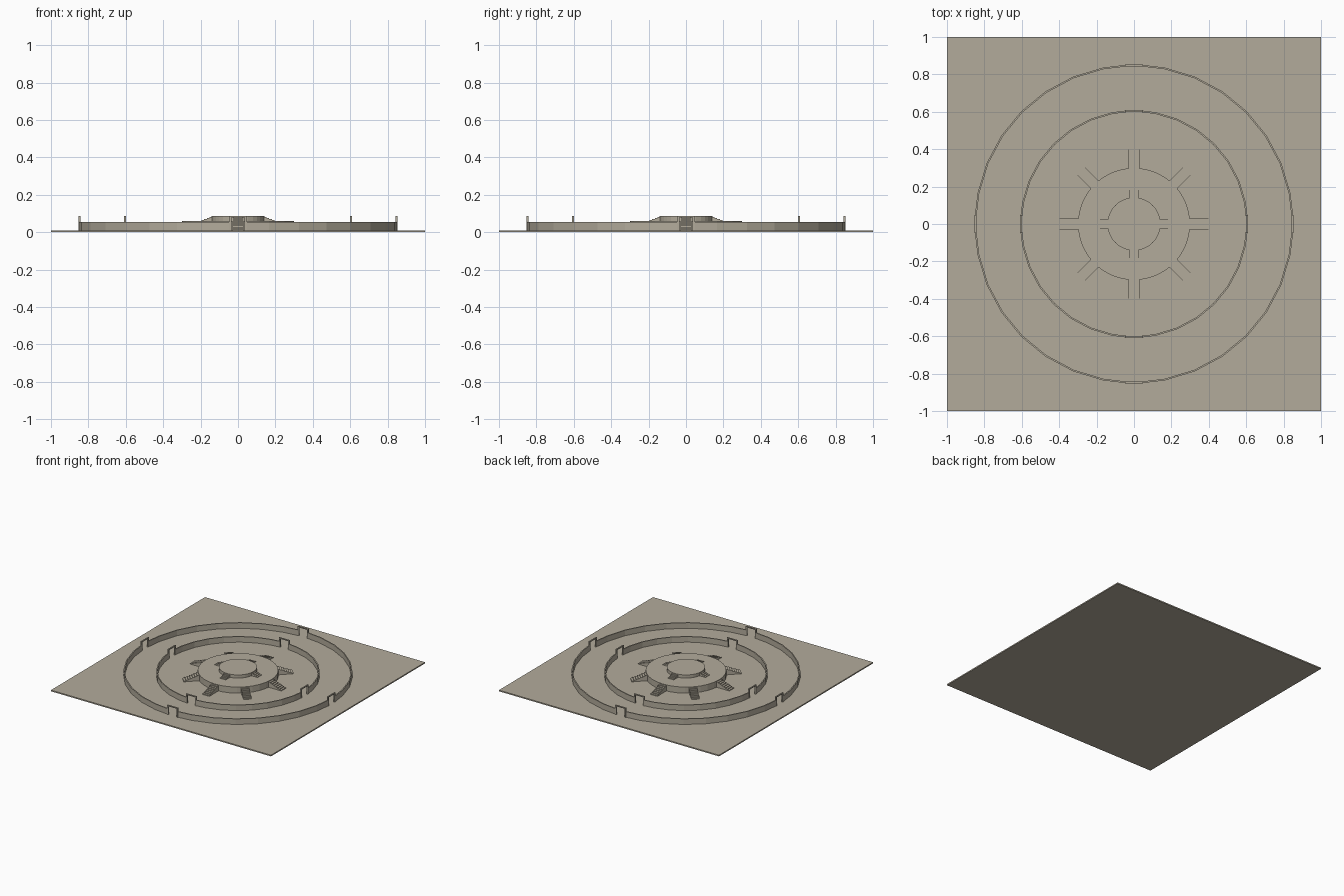
import bpy, bmesh, math
from mathutils import Matrix

if "Cube" in bpy.data.objects:
    bpy.data.objects.remove(bpy.data.objects["Cube"])

stone = bpy.data.materials.new("taupe stone")
stone.diffuse_color = (0.45, 0.41, 0.33, 1)
stone.use_nodes = True
stone.node_tree.nodes["Principled BSDF"].inputs["Base Color"].default_value = stone.diffuse_color

FLOOR, WALL_TOP, TERRACE, TOP = 0.01, 0.056, 0.06, 0.086


def finish(name, bm):
    bmesh.ops.recalc_face_normals(bm, faces=bm.faces)
    me = bpy.data.meshes.new(name)
    bm.to_mesh(me)
    bm.free()
    me.materials.append(stone)
    ob = bpy.data.objects.new(name, me)
    bpy.context.collection.objects.link(ob)
    return ob


def box(bm, x0, x1, y0, y1, z0, z1, rot=0):
    m = (Matrix.Rotation(rot, 4, 'Z')
         @ Matrix.Translation(((x0 + x1) / 2, (y0 + y1) / 2, (z0 + z1) / 2))
         @ Matrix.Diagonal((x1 - x0, y1 - y0, z1 - z0, 1)))
    bmesh.ops.create_cube(bm, size=1, matrix=m)


def disc(name, r, z0, z1, sides):
    bm = bmesh.new()
    bmesh.ops.create_cone(bm, cap_ends=True, segments=sides, radius1=r, radius2=r,
                          depth=z1 - z0, matrix=Matrix.Translation((0, 0, (z0 + z1) / 2)))
    finish(name, bm)


def prism(bm, pts, width, rot):
    """Extrude an outline in the radial (x, z) plane across its width."""
    f = bm.faces.new([bm.verts.new((x, -width / 2, z)) for x, z in pts])
    new = bmesh.ops.extrude_face_region(bm, geom=[f])["geom"]
    vs = [v for v in new if isinstance(v, bmesh.types.BMVert)]
    bmesh.ops.translate(bm, verts=vs, vec=(0, width, 0))
    bmesh.ops.rotate(bm, verts=list(set(vs) | set(f.verts)), cent=(0, 0, 0),
                     matrix=Matrix.Rotation(rot, 3, 'Z'))


def stairs(name, count, r0, r1, z0, z1, steps, width):
    bm = bmesh.new()
    for k in range(count):
        pts = [(r0 - 0.02, z0), (r0 - 0.02, z1 - (z1 - z0) / (steps + 1))]
        for s in range(steps):
            z = z1 - (z1 - z0) * (s + 1) / (steps + 1)
            if s:
                pts.append((r0 + (r1 - r0) * s / steps, z))
            pts.append((r0 + (r1 - r0) * (s + 1) / steps, z))
        pts.append((r1, z0))
        prism(bm, pts, width, k * math.tau / count)
    finish(name, bm)


def ring_wall(name, r, sides=32, t=0.0045, gap=0.036):
    """Four wall arcs, open at each gate."""
    bm = bmesh.new()
    a0 = math.asin(gap / r)
    n = sides // 4
    for q in range(4):
        angs = [a0] + [i * math.tau / sides for i in range(1, n)] + [math.pi / 2 - a0]
        rows = []
        for a in angs:
            a += q * math.pi / 2
            rows.append([bm.verts.new((rr * math.cos(a), rr * math.sin(a), z))
                         for rr, z in ((r - t, FLOOR), (r + t, FLOOR),
                                       (r + t, WALL_TOP), (r - t, WALL_TOP))])
        for a, b in zip(rows, rows[1:]):
            for i in range(4):
                bm.faces.new((a[i], a[(i + 1) % 4], b[(i + 1) % 4], b[i]))
        bm.faces.new(rows[0])
        bm.faces.new(rows[-1])
    finish(name, bm)


def gates(name, r, t=0.005):
    bm = bmesh.new()
    for k in range(4):
        a = k * math.pi / 2
        for y0, y1 in ((-0.048, -0.036), (0.036, 0.048)):
            box(bm, r - t, r + t, y0, y1, FLOOR, TOP, a)
        box(bm, r - t, r + t, -0.036, 0.036, TOP - 0.008, TOP, a)
    finish(name, bm)


# Ground plate
bm = bmesh.new()
box(bm, -1, 1, -1, 1, 0, FLOOR)
finish("base_plate", bm)

# Ring walls with gate frames
for label, r in (("outer", 0.848), ("inner", 0.604)):
    ring_wall(label + "_wall", r)
    gates(label + "_gates", r)

# Central two-level platform with its staircases
disc("lower_terrace", 0.30, FLOOR, TERRACE, 32)
disc("upper_terrace", 0.142, TERRACE, TOP, 32)
stairs("lower_stairs", 8, 0.297, 0.415, FLOOR, TERRACE, 7, 0.06)
stairs("upper_stairs", 4, 0.139, 0.195, TERRACE, TOP, 4, 0.05)
